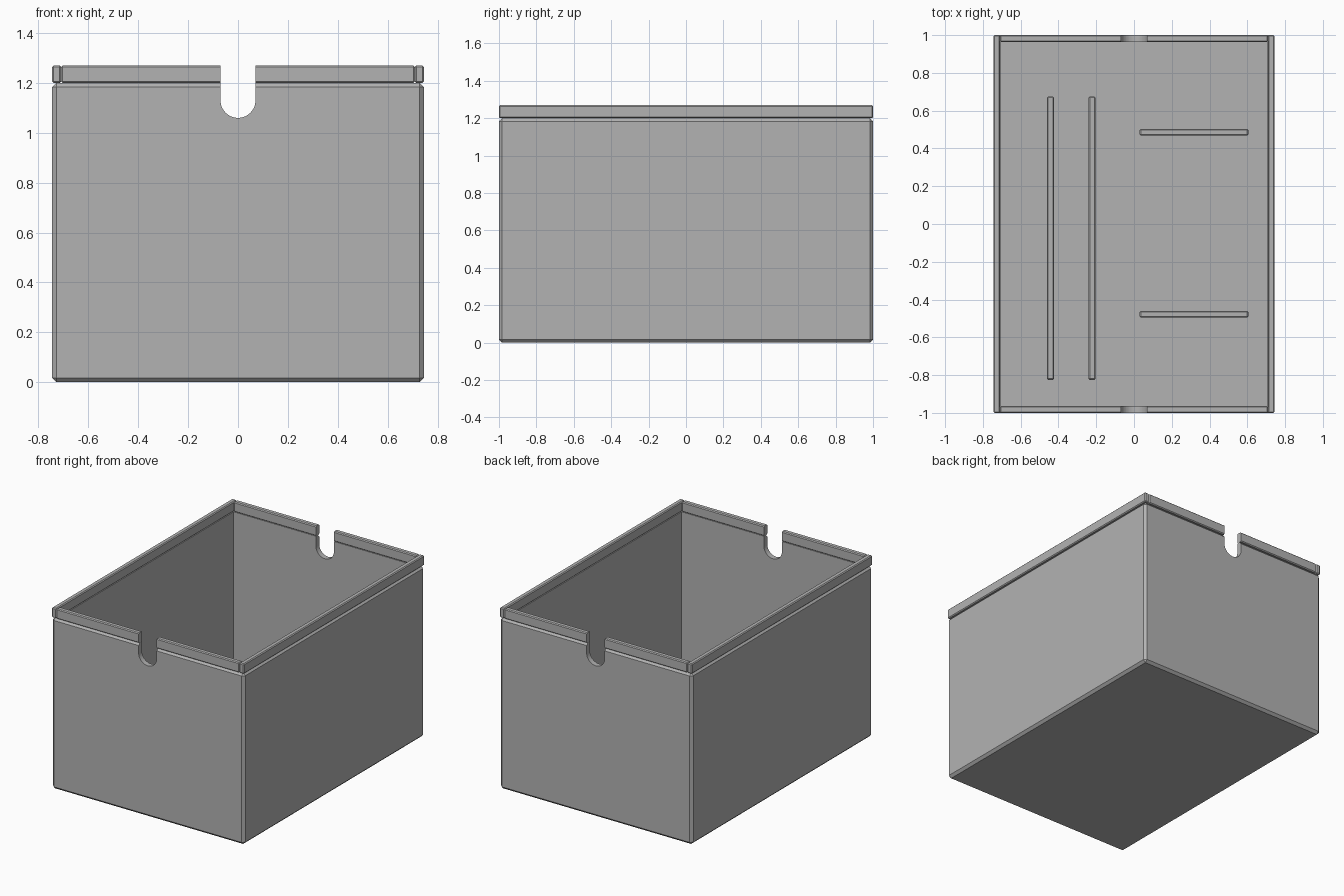
import bpy
import bmesh
from mathutils import Vector

if "Cube" in bpy.data.objects:
    bpy.data.objects.remove(bpy.data.objects["Cube"], do_unlink=True)

HX, HY = 0.745, 1.0          # outer half sizes
WALL = 0.037
BODY_TOP, RIM_TOP = 1.2, 1.27
NOTCH_R, NOTCH_Z = 0.07, 1.13

grey = bpy.data.materials.new("plain_grey")
grey.use_nodes = True
colour = (0.45, 0.45, 0.45, 1)
grey.diffuse_color = colour
grey.node_tree.nodes["Principled BSDF"].inputs["Base Color"].default_value = colour


def add_object(name, bm):
    mesh = bpy.data.meshes.new(name)
    bm.to_mesh(mesh)
    bm.free()
    mesh.materials.append(grey)
    obj = bpy.data.objects.new(name, mesh)
    bpy.context.collection.objects.link(obj)
    return obj


def box(name, low, high, chamfer=0.0):
    low, high = Vector(low), Vector(high)
    bm = bmesh.new()
    bmesh.ops.create_cube(bm, size=1)
    bmesh.ops.scale(bm, vec=high - low, verts=bm.verts)
    bmesh.ops.translate(bm, vec=(low + high) / 2, verts=bm.verts)
    if chamfer:
        bmesh.ops.bevel(bm, geom=bm.edges[:], offset=chamfer, segments=1,
                        affect='EDGES')
    return add_object(name, bm)


def cut(obj, cutter):
    mod = obj.modifiers.new("cut", 'BOOLEAN')
    mod.operation = 'DIFFERENCE'
    mod.solver = 'EXACT'
    mod.object = cutter
    bpy.context.view_layer.objects.active = obj
    bpy.ops.object.modifier_apply(modifier=mod.name)


def notch_cutter():
    # U-shaped outline pushed through both end walls
    bm = bmesh.new()
    bmesh.ops.create_circle(bm, cap_ends=True, segments=48, radius=NOTCH_R)
    for v in bm.verts:
        x, up = v.co.x, v.co.y
        v.co = (x, -1.2, NOTCH_Z + up if up < 0.001 else RIM_TOP + 0.1 + up)
    face = bm.faces[:]
    result = bmesh.ops.extrude_face_region(bm, geom=face)
    moved = [g for g in result["geom"] if isinstance(g, bmesh.types.BMVert)]
    bmesh.ops.translate(bm, vec=(0, 2.4, 0), verts=moved)
    bmesh.ops.recalc_face_normals(bm, faces=bm.faces)
    return add_object("notch_cutter", bm)


# Open box body
body = box("box_body", (-HX, -HY, 0), (HX, HY, BODY_TOP), 0.017)
cavity = box("cavity_cutter", (WALL - HX, WALL - HY, WALL),
             (HX - WALL, HY - WALL, RIM_TOP + 0.1))
notch = notch_cutter()
cut(body, cavity)
cut(body, notch)

# Rim strips along the sides and ends
for side, s in (("left", 1), ("right", -1)):
    xs = sorted((s * HX, s * (HX - 0.036)))
    box(side + "_rim", (xs[0], -HY, BODY_TOP), (xs[1], HY, RIM_TOP), 0.006)
for end, s in (("back", 1), ("front", -1)):
    ys = sorted((s * HY, s * (HY - 0.037)))
    strip = box(end + "_rim", (0.036 - HX, ys[0], BODY_TOP),
                (HX - 0.036, ys[1], RIM_TOP), 0.006)
    cut(strip, notch)

# Low divider ribs on the floor
RIB_TOP = WALL + 0.04
for name, x in (("outer", -0.442), ("inner", -0.222)):
    box(name + "_long_rib", (x - 0.018, -0.825, WALL - 0.02),
        (x + 0.018, 0.675, RIB_TOP), 0.006)
for name, y in (("back", 0.486), ("front", -0.478)):
    box(name + "_short_rib", (0.03, y - 0.018, WALL - 0.02),
        (0.605, y + 0.018, RIB_TOP), 0.006)

for cutter in (cavity, notch):
    bpy.data.objects.remove(cutter, do_unlink=True)
